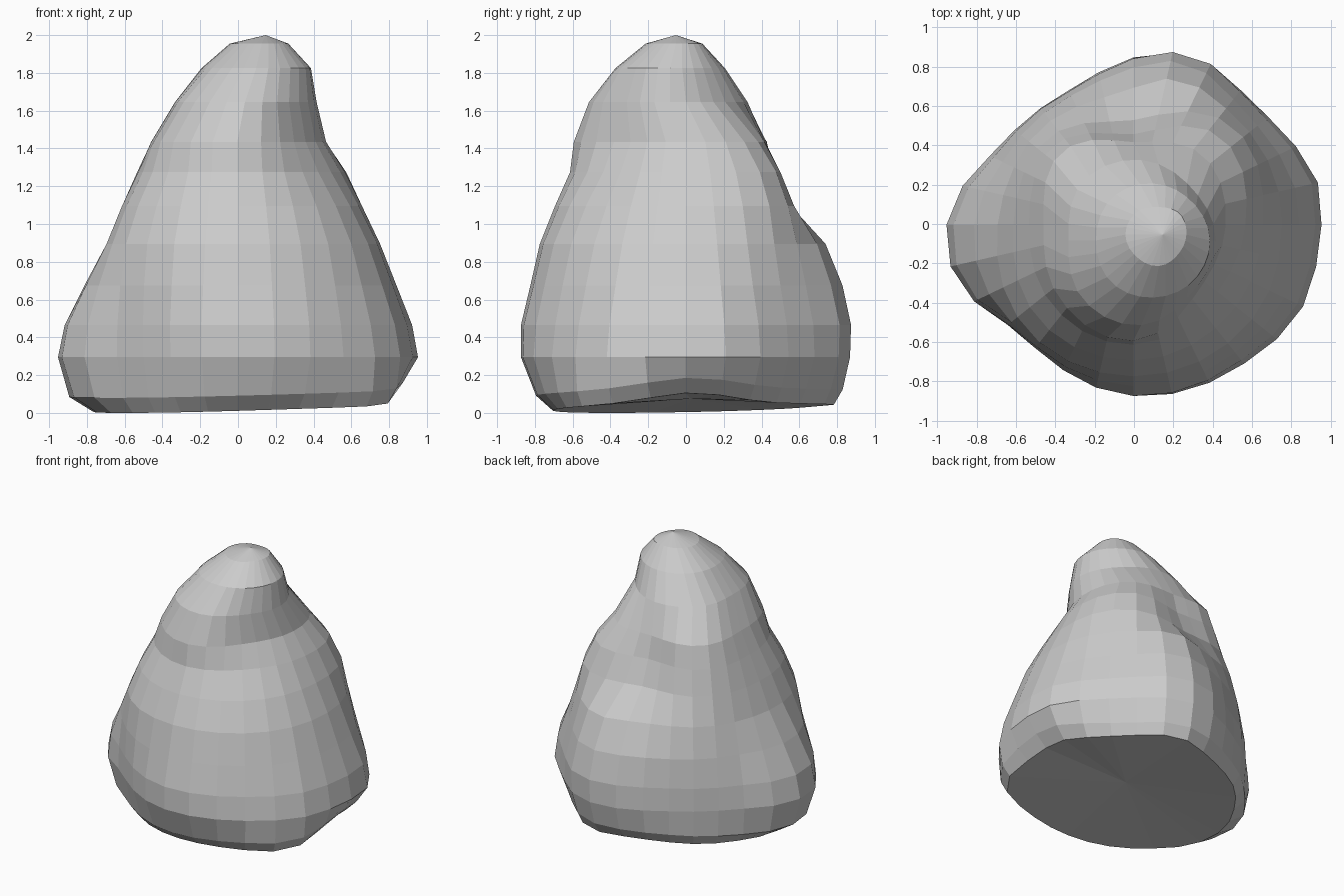
import bpy, bmesh, math

SIDES = 28

# Cross-sections: height, centre x, centre y, then radius every 45 degrees from +x
SECTIONS = [
    (0.03, 0.00, 0.00, (.78, .77, .72, .70, .76, .70, .70, .77)),
    (0.11, 0.00, 0.00, (.87, .81, .79, .75, .89, .76, .79, .84)),
    (0.30, 0.00, 0.00, (.95, .865, .84, .765, .95, .80, .87, .905)),
    (0.47, 0.00, 0.00, (.92, .85, .83, .76, .915, .80, .87, .88)),
    (0.68, 0.00, 0.00, (.84, .80, .78, .73, .81, .79, .82, .83)),
    (0.90, 0.00, 0.00, (.755, .75, .67, .68, .69, .76, .77, .77)),
    (1.10, 0.00, 0.00, (.66, .71, .53, .62, .61, .68, .69, .67)),
    (1.28, 0.00, 0.00, (.57, .63, .46, .57, .53, .58, .61, .55)),
    (1.44, 0.00, 0.00, (.47, .50, .42, .52, .455, .53, .59, .47)),
    (1.65, 0.04, -.08, (.38, .37, .41, .42, .37, .42, .43, .37)),
    (1.83, 0.10, -.08, (.29, .28, .29, .30, .29, .30, .29, .29)),
    (1.96, 0.13, -.05, (.14, .15, .14, .16, .17, .16, .16, .14)),
]

# Local bulges and hollows: angle, height, amount, angular spread, height spread
BUMPS = [
    (70, .50, .075, 17, .35),
    (74, .84, .07, 16, .14),
    (15, .30, .03, 12, .40),
    (330, .35, .03, 14, .40),
    (110, .40, -.03, 14, .40),
    (158, .40, -.04, 14, .40),
    (200, .35, .04, 12, .35),
    (328, .03, .10, 20, .12),
    (72, .03, .07, 16, .12),
]


def radius(radii, ang, z):
    # smooth closed curve through the eight radii, plus the bumps
    f = ang / 45
    i, t = int(f), f - int(f)
    a, b, c, d = (radii[(i + k) % 8] for k in (-1, 0, 1, 2))
    r = b + .5 * t * (c - a + t * (2*a - 5*b + 4*c - d + t * (3*(b - c) + d - a)))
    for ba, bz, amount, sa, sz in BUMPS:
        da = (ang - ba + 180) % 360 - 180
        r += amount * math.exp(-(da / sa) ** 2 - ((z - bz) / sz) ** 2)
    return r


bm = bmesh.new()
rings = []
for n, (z, cx, cy, radii) in enumerate(SECTIONS):
    ring = []
    for s in range(SIDES):
        deg = 360 * s / SIDES
        a = math.radians(deg)
        r = radius(radii, deg, z)
        lift = 0
        if n < 2:
            # underside edge tilts up to the right, with a notch at +x
            da = (deg - 2 + 180) % 360 - 180
            lift = .025 * math.cos(a - math.radians(34)) + .06 * math.exp(-(da / 22) ** 2)
        ring.append(bm.verts.new((cx + r * math.cos(a), cy + r * math.sin(a), z + lift)))
    rings.append(ring)

# Side walls
for low, high in zip(rings, rings[1:]):
    for s in range(SIDES):
        t = (s + 1) % SIDES
        bm.faces.new((low[s], low[t], high[t], high[s]))

# Tip and underside
tip = bm.verts.new((.15, -.05, 2.005))
under = bm.verts.new((.1, .03, .08))
for s in range(SIDES):
    t = (s + 1) % SIDES
    bm.faces.new((rings[-1][s], rings[-1][t], tip))
    bm.faces.new((rings[0][t], rings[0][s], under))
bmesh.ops.recalc_face_normals(bm, faces=bm.faces)

# Centre on the origin and stand on the ground
for axis in range(3):
    vals = [v.co[axis] for v in bm.verts]
    shift = min(vals) if axis == 2 else (min(vals) + max(vals)) / 2
    for v in bm.verts:
        v.co[axis] -= shift

mesh = bpy.data.meshes.new("boulder")
bm.to_mesh(mesh)
bm.free()
bpy.context.collection.objects.link(bpy.data.objects.new("boulder", mesh))
